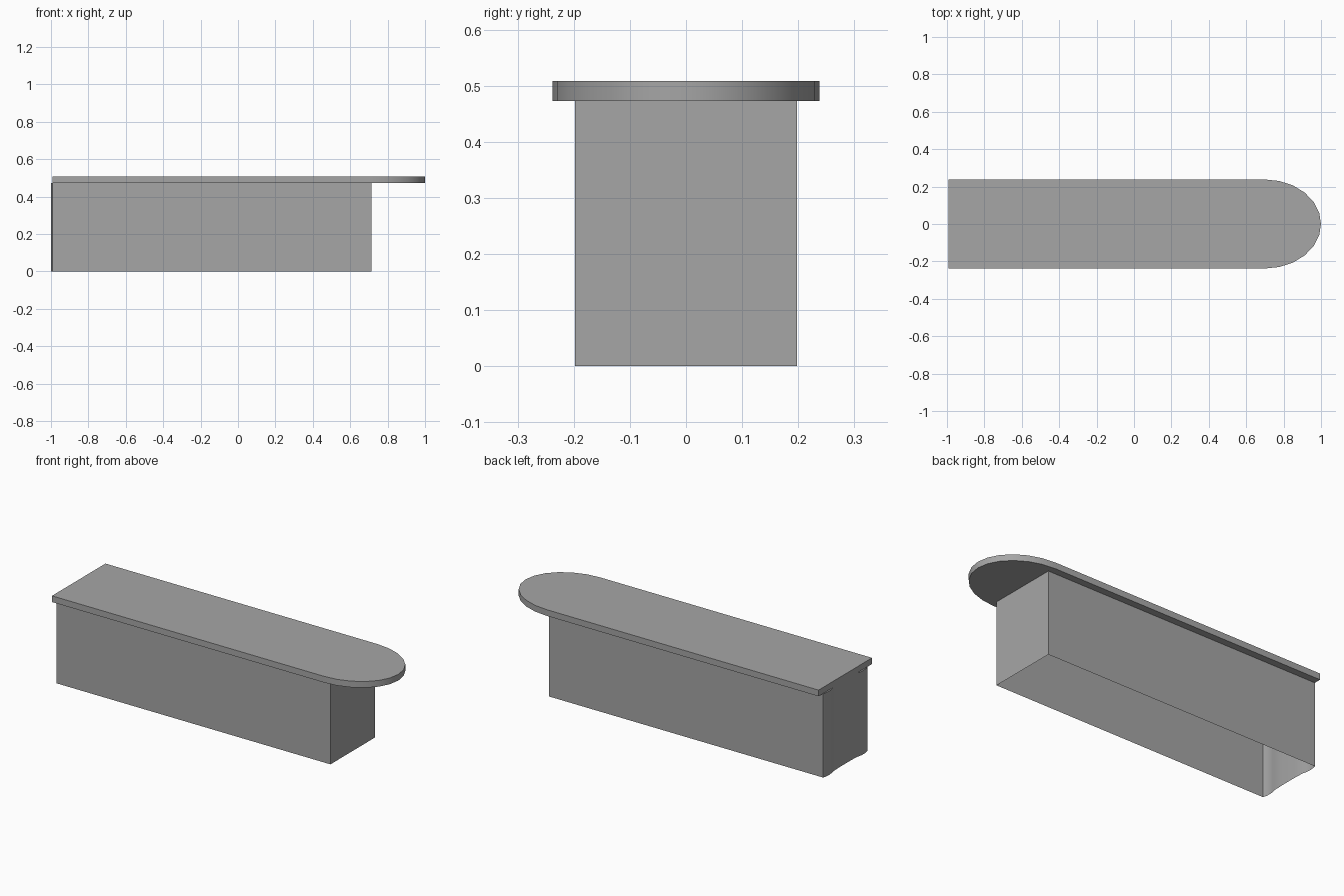
import bpy, bmesh, math

cube = bpy.data.objects.get("Cube")
if cube:
    bpy.data.objects.remove(cube, do_unlink=True)

grey = bpy.data.materials.new("plain grey")
grey.use_nodes = True
colour = (0.38, 0.38, 0.38, 1)
grey.diffuse_color = colour
grey.node_tree.nodes["Principled BSDF"].inputs["Base Color"].default_value = colour


def extrude_outline(name, outline, bottom, top, capped):
    """Raise a plan outline into walls, with caps if wanted."""
    bm = bmesh.new()
    low = [bm.verts.new((x, y, bottom)) for x, y in outline]
    high = [bm.verts.new((x, y, top)) for x, y in outline]
    for i in range(len(outline)):
        j = (i + 1) % len(outline)
        bm.faces.new((low[i], low[j], high[j], high[i]))
    if capped:
        bm.faces.new(low[::-1])
        bm.faces.new(high)
    mesh = bpy.data.meshes.new(name)
    bm.to_mesh(mesh)
    bm.free()
    mesh.materials.append(grey)
    obj = bpy.data.objects.new(name, mesh)
    bpy.context.collection.objects.link(obj)
    bpy.ops.object.select_all(action="DESELECT")
    obj.select_set(True)
    bpy.context.view_layer.objects.active = obj
    bpy.ops.object.shade_smooth_by_angle(angle=math.radians(30))
    return obj


BACK = -0.993

# Counter top: straight slab with a half-ellipse nose
half_width, nose_start, segments = 0.238, 0.7, 12
nose = []
for i in range(segments + 1):
    a = math.pi * (i / segments - 0.5)
    nose.append((nose_start + 0.3 * math.cos(a), half_width * math.sin(a)))
top_outline = [(BACK, -half_width)] + nose + [(BACK, half_width)]
extrude_outline("counter_top", top_outline, 0.473, 0.508, True)

# Base: open-bottomed walls, the flat end swelling slightly near each corner
half_base = 0.198
swell = [(BACK, half_base), (-0.998, 0.18), (-1.0, 0.155),
         (-0.998, 0.13), (-0.992, 0.105), (-0.99, 0.05)]
end_wall = swell + [(x, -y) for x, y in reversed(swell)]
base_outline = [(0.715, -half_base), (0.715, half_base)] + end_wall
extrude_outline("counter_base", base_outline, 0, 0.473, False)
